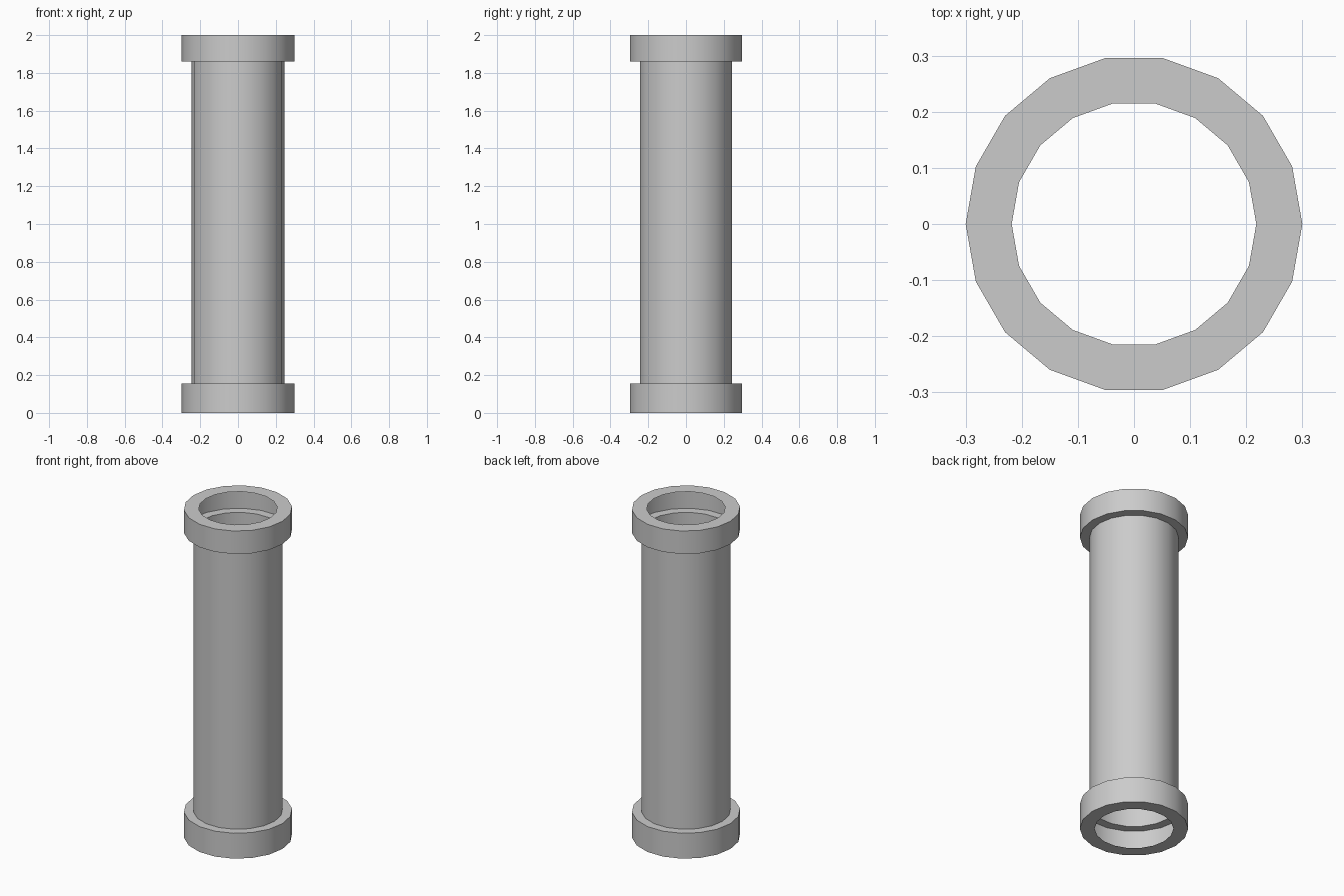
import bpy, bmesh, math

if "Cube" in bpy.data.objects:
    bpy.data.objects.remove(bpy.data.objects["Cube"])

SIDES = 18

# Thin-walled outline (radius, height): lip, collar, pipe, collar, lip
profile = [(0.218, 0.0), (0.30, 0.0), (0.30, 0.155), (0.247, 0.155),
           (0.247, 1.86), (0.30, 1.86), (0.30, 2.0), (0.218, 2.0)]


def lathe(name, points):
    bm = bmesh.new()
    rings = []
    for r, z in points:
        angles = [2 * math.pi * i / SIDES for i in range(SIDES)]
        rings.append([bm.verts.new((r * math.cos(a), r * math.sin(a), z)) for a in angles])
    for low, high in zip(rings, rings[1:]):
        for i in range(SIDES):
            j = (i + 1) % SIDES
            bm.faces.new((low[i], low[j], high[j], high[i]))
    mesh = bpy.data.meshes.new(name)
    bm.to_mesh(mesh)
    bm.free()
    obj = bpy.data.objects.new(name, mesh)
    bpy.context.collection.objects.link(obj)
    return obj


# Hollow pipe with a flanged collar at each end
pipe = lathe("flanged_pipe", profile)
bpy.context.view_layer.objects.active = pipe
pipe.select_set(True)
bpy.ops.object.shade_smooth_by_angle(angle=math.radians(30))
